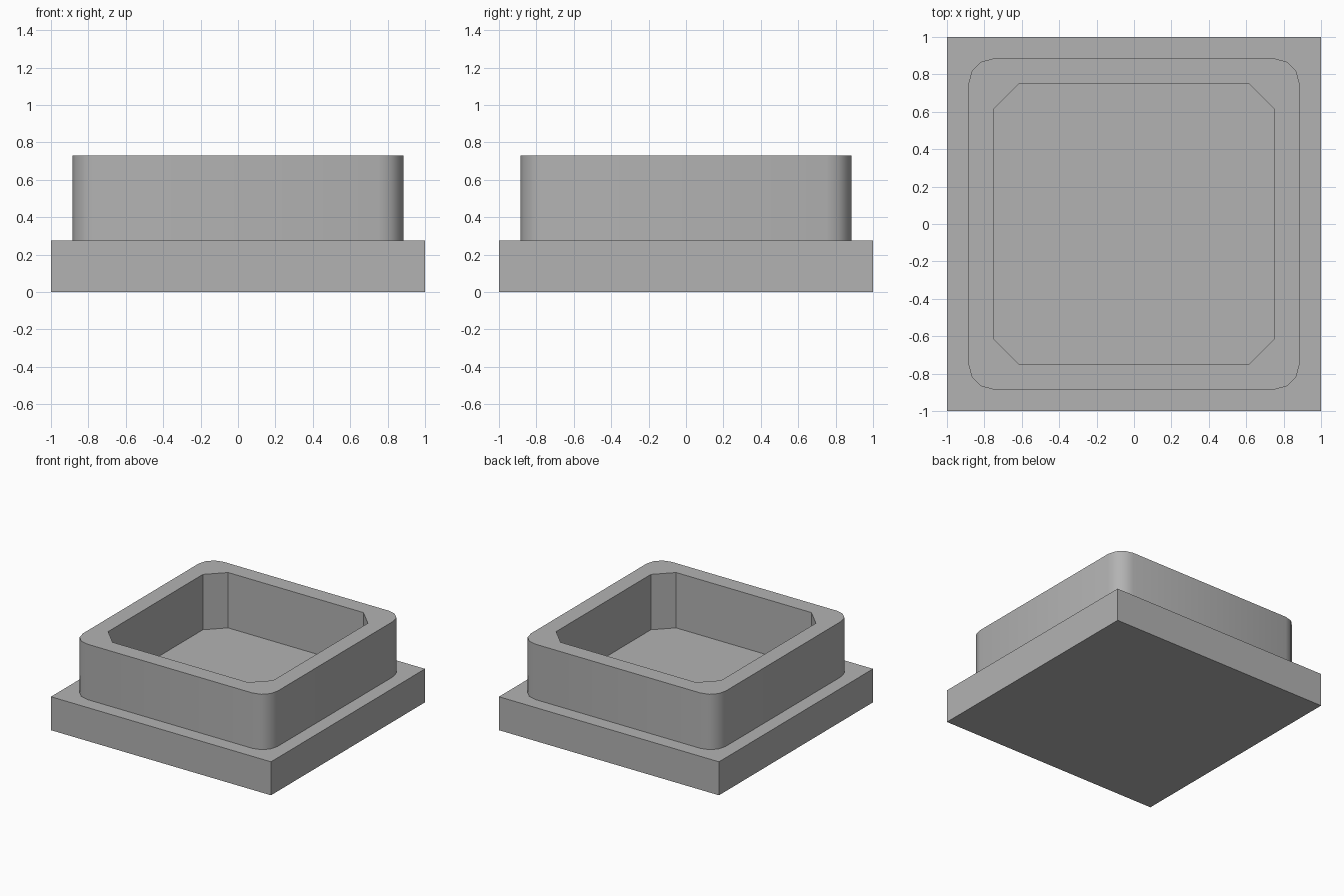
import bpy, bmesh
from math import cos, sin, pi, radians

cube = bpy.data.objects.get("Cube")
if cube:
    bpy.data.objects.remove(cube, do_unlink=True)

BASE_TOP, RIM_TOP, RADIUS = 0.275, 0.73, 0.135
SINK = 0.02

grey = bpy.data.materials.new("plain grey")
grey.use_nodes = True
colour = (0.45, 0.45, 0.45, 1)
grey.diffuse_color = colour
grey.node_tree.nodes["Principled BSDF"].inputs["Base Color"].default_value = colour


def finish(name, bm):
    bmesh.ops.recalc_face_normals(bm, faces=bm.faces)
    mesh = bpy.data.meshes.new(name)
    bm.to_mesh(mesh)
    bm.free()
    mesh.materials.append(grey)
    obj = bpy.data.objects.new(name, mesh)
    bpy.context.collection.objects.link(obj)
    return obj


def corners(bm, half, segments, z):
    """Four lists of vertices, one per rounded corner, anticlockwise."""
    result = []
    for c in range(4):
        mid = pi / 4 + c * pi / 2
        cx = (half - RADIUS) * (1 if cos(mid) > 0 else -1)
        cy = (half - RADIUS) * (1 if sin(mid) > 0 else -1)
        angles = [c * pi / 2 + i * pi / 2 / segments for i in range(segments + 1)]
        result.append([bm.verts.new((cx + RADIUS * cos(a), cy + RADIUS * sin(a), z))
                       for a in angles])
    return result


# Square base plate
bm = bmesh.new()
bmesh.ops.create_cube(bm, size=1)
for v in bm.verts:
    v.co = (v.co.x * 2, v.co.y * 2, (v.co.z + 0.5) * BASE_TOP)
finish("base_plate", bm)

# Rim wall: rounded outside, chamfered inside, set slightly into the plate
bm = bmesh.new()
rings = []
for z in (BASE_TOP - SINK, RIM_TOP):
    outer = corners(bm, 0.885, 3, z)
    inner = corners(bm, 0.75, 1, z)
    for c in range(4):
        n = (c + 1) % 4
        bm.faces.new(outer[c] + inner[c][::-1])
        bm.faces.new((outer[c][-1], outer[n][0], inner[n][0], inner[c][-1]))
    rings.append((sum(outer, []), sum(inner, [])))
for low, high in zip(*rings):
    for i in range(len(low)):
        j = (i + 1) % len(low)
        bm.faces.new((low[i], low[j], high[j], high[i]))
rim = finish("rim_wall", bm)

# Smooth the outer corners, keep the inner chamfers sharp
bpy.ops.object.select_all(action="DESELECT")
rim.select_set(True)
bpy.context.view_layer.objects.active = rim
bpy.ops.object.shade_smooth_by_angle(angle=radians(35))
